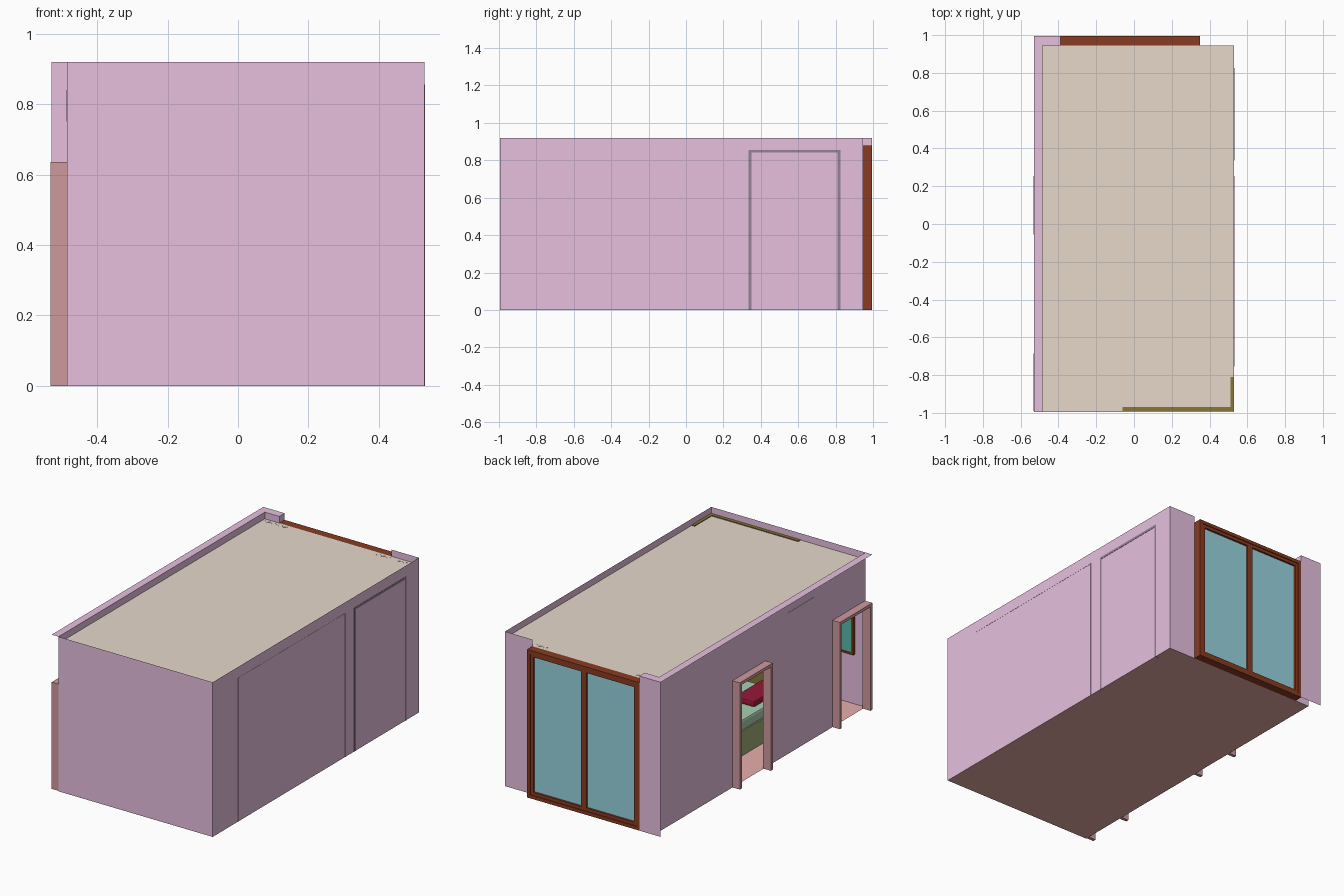
import bpy, bmesh, math

if "Cube" in bpy.data.objects:
    bpy.data.objects.remove(bpy.data.objects["Cube"])

# ---------- materials ----------
def mat(name, r, g, b):
    m = bpy.data.materials.new(name)
    m.diffuse_color = (r, g, b, 1)
    m.use_nodes = True
    m.node_tree.nodes["Principled BSDF"].inputs["Base Color"].default_value = m.diffuse_color
    return m

MAUVE = mat("wall_mauve", .80, .53, .74)
BEIGE = mat("ceiling_beige", .80, .69, .60)
SALMON = mat("floor_salmon", .80, .42, .40)
WOOD = mat("window_wood", .25, .045, .015)
GLASS = mat("window_glass", .32, .66, .74)
TRIM = mat("door_trim", .62, .32, .34)
GREY = mat("dark_trim", .30, .22, .30)
OLIVE = mat("wardrobe_olive", .25, .18, .04)
MOSS = mat("bed_base_moss", .35, .42, .18)
MINT = mat("mattress_mint", .40, .62, .45)
RED = mat("blanket_red", .30, .01, .04)
TEAL = mat("mirror_teal", .10, .50, .42)
WHITE = mat("soft_white", .80, .78, .72)
DARK = mat("screen_dark", .08, .08, .10)

# ---------- helpers ----------
def finish(bm, name, material):
    me = bpy.data.meshes.new(name)
    bm.to_mesh(me)
    bm.free()
    ob = bpy.data.objects.new(name, me)
    bpy.context.collection.objects.link(ob)
    me.materials.append(material)
    return ob

def box(name, x, y, z, material, bevel=0):
    bm = bmesh.new()
    bmesh.ops.create_cube(bm, size=1)
    for v in bm.verts:
        for i, (a, b) in enumerate((x, y, z)):
            v.co[i] = (a + b) / 2 + v.co[i] * (b - a)
    ob = finish(bm, name, material)
    if bevel:
        mod = ob.modifiers.new("soft_edges", 'BEVEL')
        mod.width, mod.segments = bevel, 2
    return ob

def sheet(name, pts, material):
    bm = bmesh.new()
    bm.faces.new([bm.verts.new(p) for p in pts])
    return finish(bm, name, material)

def arch(name, x, y, top, w, material):
    # two posts and a head bar, lying in the y-z plane
    box(name + "_post_a", x, (y[0], y[0] + w), (0, top), material)
    box(name + "_post_b", x, (y[1] - w, y[1]), (0, top), material)
    box(name + "_head", x, (y[0] + w, y[1] - w), (top - w, top), material)

def frame_xz(name, x, y, z, w, material):
    # rectangular frame in the x-z plane
    for n, xs in (("left", (x[0], x[0] + w)), ("right", (x[1] - w, x[1]))):
        box(f"{name}_{n}", xs, y, z, material)
    for n, zs in (("bottom", (z[0], z[0] + w)), ("top", (z[1] - w, z[1]))):
        box(f"{name}_{n}", (x[0] + w, x[1] - w), y, zs, material)

XL, XI, XR = -.53, -.485, .53
YF, YB, YO = -.995, .945, .995
H, HC, HD = .92, .88, .63

# ---------- room shell: single sheets ----------
sheet("floor", [(XI, YF, 0), (XR, YF, 0), (XR, YB, 0), (XI, YB, 0)], SALMON)
sheet("ceiling", [(XI, YF, HC), (XR, YF, HC), (XR, YB, HC), (XI, YB, HC)], BEIGE)
sheet("front_wall", [(XI, YF, 0), (XR, YF, 0), (XR, YF, H), (XI, YF, H)], MAUVE)
sheet("right_wall", [(XR, YF, 0), (XR, YB, 0), (XR, YB, H), (XR, YF, H)], MAUVE)
sheet("back_right_pier", [(XR, YB, 0), (.35, YB, 0), (.35, YB, H), (XR, YB, H)], MAUVE)

# left wall with two door notches
profile = [(YF, HD), (-.69, HD), (-.69, 0), (-.05, 0), (-.05, HD), (.25, HD),
           (.25, 0), (YB, 0), (YB, H), (YF, H)]
sheet("left_wall", [(XI, y, z) for y, z in profile], MAUVE)

# L-shaped wall cap and the pier beside the window
cap = [(XL, YF), (XI, YF), (XI, YB), (-.39, YB), (-.39, YO), (XL, YO)]
sheet("wall_cap", [(x, y, H) for x, y in cap], MAUVE)
sheet("left_pier_outside", [(XL, YO, 0), (-.39, YO, 0), (-.39, YO, H), (XL, YO, H)], MAUVE)
sheet("left_pier_inside", [(XI, YB, 0), (-.39, YB, 0), (-.39, YB, H), (XI, YB, H)], MAUVE)
sheet("left_pier_reveal", [(-.39, YB, 0), (-.39, YO, 0), (-.39, YO, H), (-.39, YB, H)], MAUVE)

# ---------- door frames ----------
arch("middle_door_frame", (-.533, -.48), (-.055, .255), .635, .018, TRIM)
arch("end_door_frame", (-.533, -.48), (-.99, -.685), .635, .018, TRIM)

# ---------- right wall trims ----------
arch("wardrobe_frame", (.50, .5315), (.335, .825), .855, .014, GREY)
arch("wall_panel_edge", (.51, .531), (-.755, .255), .855, .004, MAUVE)
box("wall_panel", (.512, .526), (-.75, .25), (.003, .85), MAUVE)
for i in range(2):
    box(f"wardrobe_door_{i}", (.51, .525), (.35 + i * .231, .578 + i * .231), (.01, .84), WHITE)

# ---------- window ----------
frame_xz("window_frame", (-.39, .35), (YB, YO), (0, HC), .02, WOOD)
for i, x0 in enumerate((-.37, -.02)):
    frame_xz(f"sash_{i}", (x0, x0 + .35), (.952, .99), (.02, HC - .02), .018, WOOD)
    box(f"glass_{i}", (x0 + .018, x0 + .332), (.972, .978), (.038, HC - .038), GLASS)

# ---------- curtains ----------
def curtain(name, x0, x1):
    n = int((x1 - x0) / .006)
    bm = bmesh.new()
    prev = None
    for i in range(n + 1):
        x = x0 + (x1 - x0) * i / n
        y = .92 + .007 * math.sin(i * math.pi / 3)
        cur = [bm.verts.new((x, y, z)) for z in (.01, .881)]
        if prev:
            bm.faces.new((prev[0], cur[0], cur[1], prev[1]))
        prev = cur
    finish(bm, name, WHITE)

curtain("left_curtain", -.48, -.32)
curtain("right_curtain", .24, .515)

# ---------- corner wardrobe ----------
box("wardrobe_body", (-.06, .51), (-.97, -.81), (.002, .876), OLIVE)
box("wardrobe_back", (-.06, .528), (-.99, -.97), (.002, .885), OLIVE)
box("wardrobe_side", (.51, .528), (-.97, -.81), (.002, .885), OLIVE)

# ---------- wall mirror ----------
frame_xz("mirror_frame", (-.42, -.11), (-.99, -.97), (.30, .60), .012, WOOD)
box("mirror_glass", (-.408, -.122), (-.99, -.974), (.312, .588), TEAL)

# ---------- bed and night stands ----------
box("bed_base", (-.30, .49), (-.54, .04), (.003, .15), MOSS)
box("mattress", (-.30, .48), (-.535, .035), (.15, .215), MINT, .012)
box("blanket", (-.26, -.13), (-.53, -.27), (.213, .25), RED, .01)
box("headboard", (.485, .512), (-.56, .06), (.003, .38), OLIVE)
for i, y in enumerate((-.51, -.22)):
    box(f"pillow_{i}", (.31, .47), (y, y + .23), (.215, .27), WHITE, .02)
for i, y in enumerate((-.73, .08)):
    box(f"night_stand_{i}", (.36, .51), (y, y + .15), (.003, .16), OLIVE)

# ---------- left wall fittings ----------
box("air_conditioner", (-.4865, -.42), (-.51, -.26), (.75, .84), MAUVE)
box("screen", (-.484, -.47), (-.55, -.20), (.36, .57), DARK)

# ---------- downlights ----------
for x in (-.375, .165):
    for y in (-.79, -.25, .29, .83):
        bm = bmesh.new()
        bmesh.ops.create_cone(bm, cap_ends=True, segments=12, radius1=.016, radius2=.016, depth=.008)
        bmesh.ops.translate(bm, vec=(x, y, .8755), verts=bm.verts)
        finish(bm, "downlight", WHITE)
